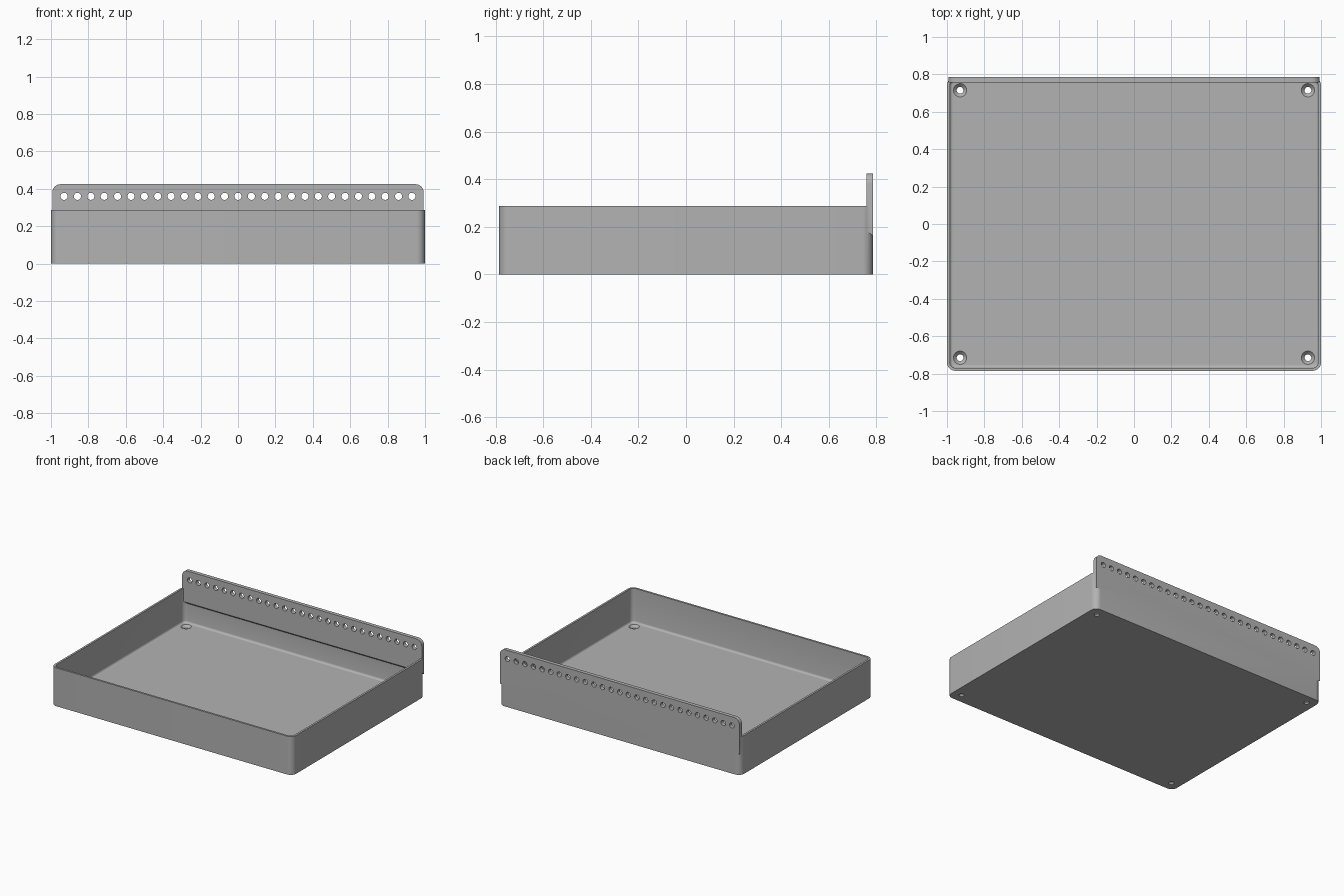
import bpy, bmesh, math
from mathutils import Matrix, Vector

cube = bpy.data.objects.get("Cube")
if cube:
    bpy.data.objects.remove(cube, do_unlink=True)

grey = bpy.data.materials.new("plain_grey")
grey.use_nodes = True
colour = (0.45, 0.45, 0.45, 1)
grey.diffuse_color = colour
grey.node_tree.nodes["Principled BSDF"].inputs["Base Color"].default_value = colour


def make_object(name, bm):
    bmesh.ops.recalc_face_normals(bm, faces=bm.faces)
    mesh = bpy.data.meshes.new(name)
    bm.to_mesh(mesh)
    bm.free()
    mesh.materials.append(grey)
    ob = bpy.data.objects.new(name, mesh)
    bpy.context.collection.objects.link(ob)
    return ob


def box(low, high):
    bm = bmesh.new()
    bmesh.ops.create_cube(bm, size=1)
    low, high = Vector(low), Vector(high)
    for v in bm.verts:
        v.co = (low + high) / 2 + v.co * (high - low)
    return bm


def round_edges(bm, test, radius, segments=8):
    edges = [e for e in bm.edges if test(*[v.co for v in e.verts])]
    bmesh.ops.bevel(bm, geom=edges, offset=radius, segments=segments,
                    profile=0.5, affect='EDGES')


def upright(a, b):
    return abs(a.z - b.z) > 0.1


def combine(target, tool, operation):
    mod = target.modifiers.new("combine", 'BOOLEAN')
    mod.operation = operation
    mod.solver = 'EXACT'
    mod.object = tool
    bpy.context.view_layer.objects.active = target
    bpy.ops.object.modifier_apply(modifier=mod.name)
    bpy.data.objects.remove(tool, do_unlink=True)


# Tray body with rounded upright corners
W, D, H, WALL, FLOOR = 1.0, 0.785, 0.287, 0.015, 0.03
bm = box((-W, -D, 0), (W, D, H))
round_edges(bm, upright, 0.045)
tray = make_object("tray", bm)

# Hollow interior with a small fillet around the floor
bm = box((WALL - W, WALL - D, FLOOR), (W - WALL, D - WALL, H + 0.1))
round_edges(bm, upright, 0.03)
round_edges(bm, lambda a, b: max(a.z, b.z) < FLOOR + 0.001, 0.015, 4)
combine(tray, make_object("hollow", bm), 'DIFFERENCE')

# Back plate: rounded top corners and a sloping underside
FRONT = 0.757
bm = box((-0.993, FRONT, 0.16), (0.993, D, 0.425))
for v in bm.verts:
    if v.co.z < 0.2 and v.co.y < 0.77:
        v.co.z += D - FRONT
round_edges(bm, lambda a, b: abs(a.y - b.y) > 0.01 and min(a.z, b.z) > 0.4, 0.045)
combine(tray, make_object("back_plate", bm), 'UNION')

# Row of holes through the plate
bm = bmesh.new()
COUNT, REACH = 27, 0.93
for i in range(COUNT):
    x = -REACH + 2 * REACH * i / (COUNT - 1)
    place = Matrix.Translation((x, 0.77, 0.36)) @ Matrix.Rotation(math.pi / 2, 4, 'X')
    bmesh.ops.create_cone(bm, cap_ends=True, segments=24, radius1=0.019,
                          radius2=0.019, depth=0.1, matrix=place)
combine(tray, make_object("plate_holes", bm), 'DIFFERENCE')

# Countersunk screw holes in the floor corners
for r1, r2, low, high in ((0.018, 0.018, -0.05, 0.1), (0.016, 0.036, 0.01, FLOOR + 0.0005)):
    bm = bmesh.new()
    for sx in (-1, 1):
        for sy in (-1, 1):
            place = Matrix.Translation((sx * REACH, sy * 0.715, (low + high) / 2))
            bmesh.ops.create_cone(bm, cap_ends=True, segments=32, radius1=r1,
                                  radius2=r2, depth=high - low, matrix=place)
    combine(tray, make_object("screw_holes", bm), 'DIFFERENCE')

# Smooth the curved surfaces and keep the edges sharp
bpy.ops.object.select_all(action='DESELECT')
tray.select_set(True)
bpy.context.view_layer.objects.active = tray
bpy.ops.object.shade_smooth_by_angle(angle=math.radians(30))
